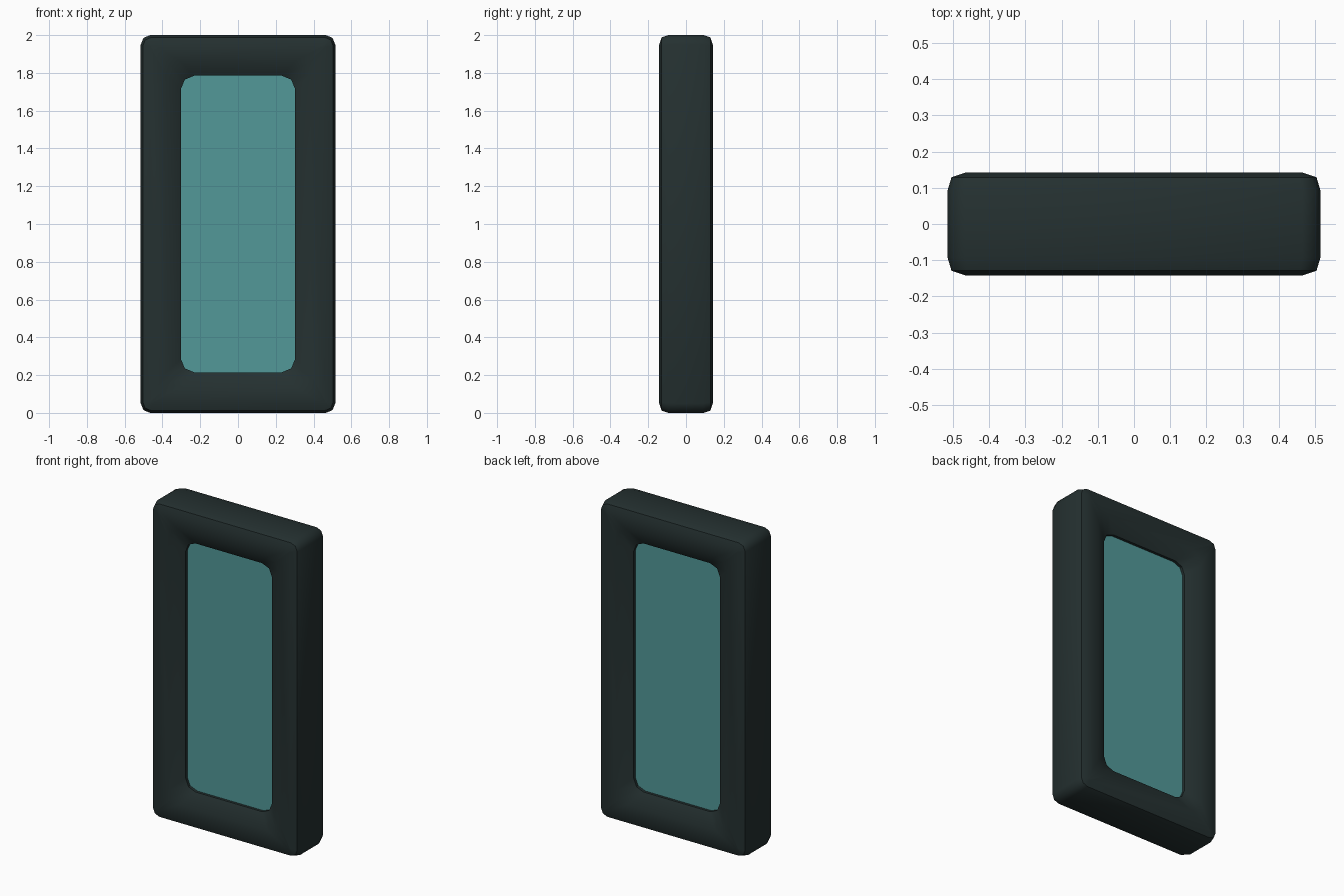
import bpy, bmesh, math

if "Cube" in bpy.data.objects:
    bpy.data.objects.remove(bpy.data.objects["Cube"])

SEGS = 2  # facets per rounded corner


def material(name, rgb):
    m = bpy.data.materials.new(name)
    m.diffuse_color = (*rgb, 1)
    m.use_nodes = True
    m.node_tree.nodes["Principled BSDF"].inputs["Base Color"].default_value = m.diffuse_color
    return m


def ring(bm, hw, hh, r, y, cz=1.0):
    """Rounded rectangle of vertices in the xz plane."""
    verts = []
    for i, (sx, sz) in enumerate(((1, 1), (-1, 1), (-1, -1), (1, -1))):
        for k in range(SEGS + 1):
            a = math.pi / 2 * (i + k / SEGS)
            verts.append(bm.verts.new((sx * (hw - r) + r * math.cos(a), y,
                                       cz + sz * (hh - r) + r * math.sin(a))))
    return verts


def bridge(bm, a, b):
    n = len(a)
    for i in range(n):
        j = (i + 1) % n
        bm.faces.new((a[i], a[j], b[j], b[i]))


def finish(bm, name, mat, angle):
    bmesh.ops.recalc_face_normals(bm, faces=bm.faces)
    me = bpy.data.meshes.new(name)
    bm.to_mesh(me)
    bm.free()
    me.materials.append(mat)
    ob = bpy.data.objects.new(name, me)
    bpy.context.collection.objects.link(ob)
    bpy.ops.object.select_all(action='DESELECT')
    ob.select_set(True)
    bpy.context.view_layer.objects.active = ob
    bpy.ops.object.shade_smooth_by_angle(angle=math.radians(angle))
    return ob


frame_mat = material("dark green frame", (0.018, 0.030, 0.030))
glass_mat = material("teal glass", (0.084, 0.315, 0.315))

# Frame: half profile from the outer edge to the opening, mirrored front to back
half = [  # half width, half height, corner radius, depth
    (0.515, 1.000, 0.050, 0.092),
    (0.504, 0.988, 0.045, 0.129),
    (0.465, 0.950, 0.012, 0.142),
    (0.385, 0.867, 0.075, 0.142),
    (0.302, 0.785, 0.070, 0.092),
    (0.302, 0.785, 0.070, 0.060),
]
bm = bmesh.new()
profile = [(w, h, r, -d) for w, h, r, d in half]
profile += [(w, h, r, d) for w, h, r, d in reversed(half)]
rings = [ring(bm, *p) for p in profile]
for i in range(len(rings)):
    bridge(bm, rings[i], rings[(i + 1) % len(rings)])
finish(bm, "window_frame", frame_mat, 45)

# Glass pane filling the opening
bm = bmesh.new()
front = ring(bm, 0.31, 0.793, 0.07, -0.075)
back = ring(bm, 0.31, 0.793, 0.07, 0.075)
bridge(bm, front, back)
bm.faces.new(front)
bm.faces.new(back)
finish(bm, "glass_pane", glass_mat, 30)
